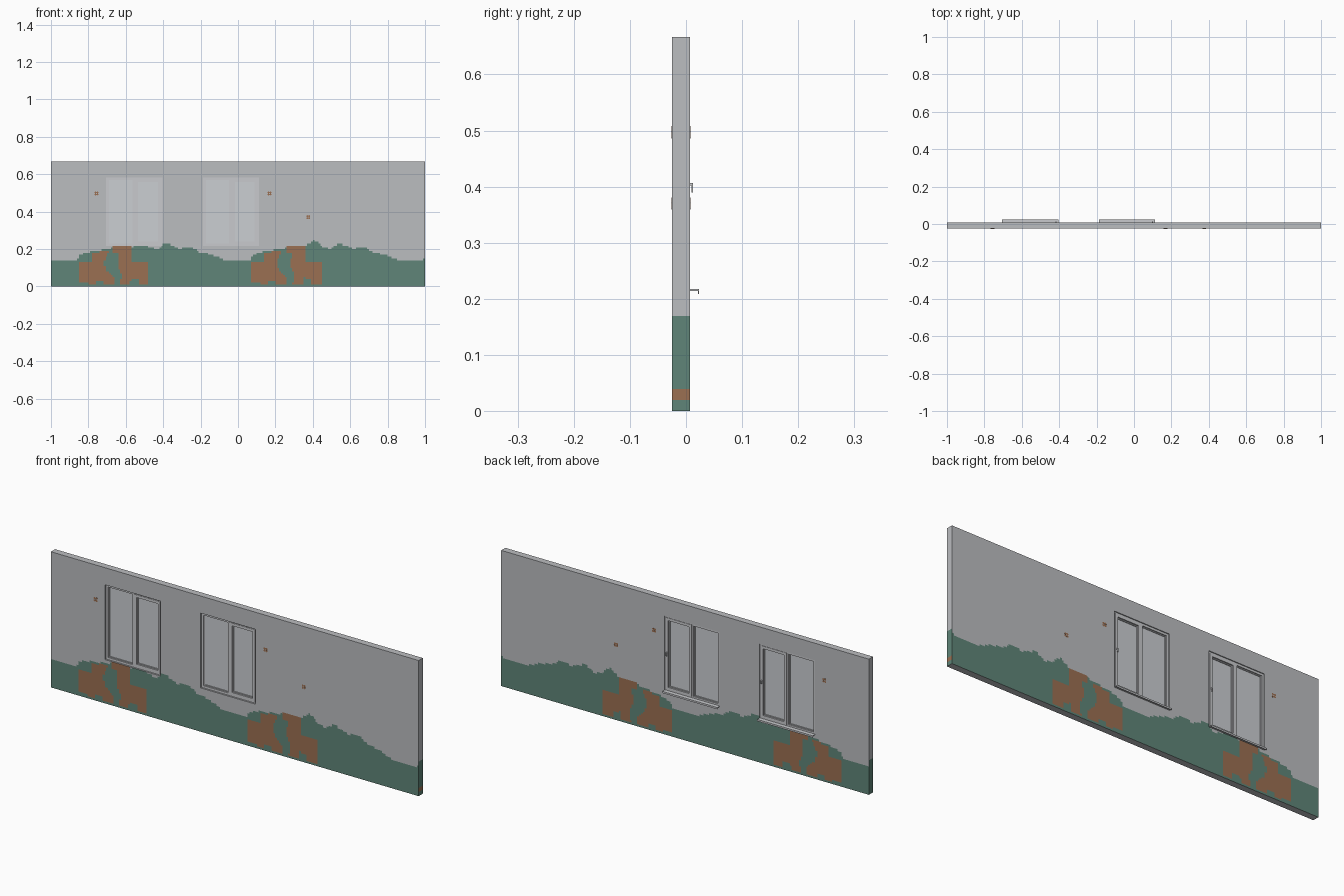
import bpy, bmesh, math
from mathutils import Matrix, Vector

if "Cube" in bpy.data.objects:
    bpy.data.objects.remove(bpy.data.objects["Cube"])


def material(name, rgb):
    m = bpy.data.materials.new(name)
    m.diffuse_color = (*rgb, 1)
    m.use_nodes = True
    m.node_tree.nodes["Principled BSDF"].inputs["Base Color"].default_value = m.diffuse_color
    return m


GREY = material("wall grey", (0.50, 0.51, 0.53))
GREEN = material("painted green", (0.115, 0.235, 0.19))
BROWN = material("painted brown", (0.33, 0.162, 0.085))
WHITE = material("window frame", (0.58, 0.59, 0.61))
GLASS = material("pale glass", (0.60, 0.62, 0.65))

Y0, Y1, TOP = -0.025, 0.0075, 0.667
WINDOWS = [(-0.706, -0.404), (-0.187, 0.112)]
WZ0, WZ1 = 0.215, 0.583
PERIOD = 0.925  # the painted scene repeats along the wall

# Painted scene: hedge outline and two animal silhouettes
HEDGE = [(-1, .14), (-.86, .14), (-.845, .17), (-.79, .185), (-.755, .19), (-.7, .2),
         (-.645, .21), (-.575, .2), (-.55, .225), (-.525, .245), (-.495, .24),
         (-.475, .21), (-.425, .2), (-.39, .23), (-.355, .22), (-.31, .2), (-.285, .21),
         (-.24, .205), (-.21, .185), (-.165, .175), (-.13, .165), (-.075, .145)]
ANIMAL_A = [(-.85, .13), (-.78, .13), (-.78, .18), (-.69, .19), (-.72, .13), (-.705, .085),
            (-.66, .04), (-.66, .005), (-.72, .005), (-.72, .03), (-.76, .03),
            (-.76, .005), (-.80, .005), (-.80, .025), (-.85, .02)]
ANIMAL_B = [(-.665, .215), (-.57, .215), (-.57, .125), (-.475, .125), (-.475, .005),
            (-.53, .005), (-.53, .035), (-.57, .045), (-.58, .005), (-.635, .005),
            (-.62, .06), (-.645, .11), (-.635, .18), (-.665, .18)]


def inside(poly, x, z):
    hit = False
    for (ax, az), (bx, bz) in zip(poly, poly[1:] + poly[:1]):
        if (az > z) != (bz > z) and x < ax + (z - az) * (bx - ax) / (bz - az):
            hit = not hit
    return hit


def hedge_height(u):
    for (ax, az), (bx, bz) in zip(HEDGE, HEDGE[1:]):
        if u <= bx:
            return az + (bz - az) * (u - ax) / (bx - ax)
    return HEDGE[-1][1]


def paint(x, z):
    u = (x + 1) % PERIOD - 1
    if x < 0.85 and (inside(ANIMAL_A, u, z) or inside(ANIMAL_B, u, z)):
        return 2
    return 1 if z < hedge_height(u) else 0


def finish(bm, name, mats):
    bmesh.ops.recalc_face_normals(bm, faces=bm.faces[:])
    me = bpy.data.meshes.new(name)
    bm.to_mesh(me)
    bm.free()
    for m in mats:
        me.materials.append(m)
    ob = bpy.data.objects.new(name, me)
    bpy.context.collection.objects.link(ob)
    return ob


def box(bm, x0, x1, y0, y1, z0, z1):
    size = Matrix.Diagonal((x1 - x0, y1 - y0, z1 - z0, 1))
    mid = Matrix.Translation(((x0 + x1) / 2, (y0 + y1) / 2, (z0 + z1) / 2))
    bmesh.ops.create_cube(bm, size=1, matrix=mid @ size)


def ring(bm, x0, x1, z0, z1, w, y0, y1):
    """Four bars around a rectangle."""
    box(bm, x0, x0 + w, y0, y1, z0, z1)
    box(bm, x1 - w, x1, y0, y1, z0, z1)
    box(bm, x0 + w, x1 - w, y0, y1, z0, z0 + w)
    box(bm, x0 + w, x1 - w, y0, y1, z1 - w, z1)


# Wall: cell grid with window openings left out
NX, NZ = 200, 67
xs = [-1 + 2 * i / NX for i in range(NX + 1)]
zs = [TOP * j / NZ for j in range(NZ + 1)]
for x0, x1 in WINDOWS:
    for e in (x0, x1):
        xs[round((e + 1) * NX / 2)] = e
for e in (WZ0, WZ1):
    zs[round(e / TOP * NZ)] = e


def solid(i, j):
    if not (0 <= i < NX and 0 <= j < NZ):
        return False
    x, z = (xs[i] + xs[i + 1]) / 2, (zs[j] + zs[j + 1]) / 2
    return not (WZ0 < z < WZ1 and any(a < x < b for a, b in WINDOWS))


bm = bmesh.new()
verts = {}


def vert(i, j, y):
    if (i, j, y) not in verts:
        verts[i, j, y] = bm.verts.new((xs[i], y, zs[j]))
    return verts[i, j, y]


for i in range(NX):
    for j in range(NZ):
        if not solid(i, j):
            continue
        x, z = (xs[i] + xs[i + 1]) / 2, (zs[j] + zs[j + 1]) / 2
        corners = [(i, j), (i + 1, j), (i + 1, j + 1), (i, j + 1)]
        for y in (Y0, Y1):
            bm.faces.new([vert(*c, y) for c in corners]).material_index = paint(x, z)
        # rims: wall ends, top, bottom and window reveals
        for k, (di, dj) in enumerate([(0, -1), (1, 0), (0, 1), (-1, 0)]):
            if not solid(i + di, j + dj):
                a, b = corners[k], corners[(k + 1) % 4]
                f = bm.faces.new([vert(*a, Y0), vert(*b, Y0), vert(*b, Y1), vert(*a, Y1)])
                if di and i in (0, NX - 1):
                    f.material_index = 1 if z < 0.17 else 0
                    if i and 0.024 < z < 0.037:
                        f.material_index = 2
finish(bm, "wall", [GREY, GREEN, BROWN])

# Small painted flowers on both wall sides
bm = bmesh.new()
for fx, fz in [(-0.757, 0.497), (0.168, 0.497), (0.375, 0.37)]:
    for y in (Y0, Y1):
        for k in range(4):
            a = math.pi / 4 + k * math.pi / 2
            pos = Vector((fx + 0.0075 * math.cos(a), y, fz + 0.0075 * math.sin(a)))
            bmesh.ops.create_cone(bm, cap_ends=True, segments=6, radius1=0.0055,
                                  radius2=0.0055, depth=0.001,
                                  matrix=Matrix.Translation(pos) @ Matrix.Rotation(math.pi / 2, 4, 'X'))
finish(bm, "painted_flowers", [BROWN])

# Windows: fixed pane on the left, opening sash on the right
for n, (x0, x1) in enumerate(WINDOWS, 1):
    mid = (x0 + x1) / 2
    bm = bmesh.new()
    ring(bm, x0, x1, WZ0, WZ1, 0.011, -0.017, 0.003)
    box(bm, mid - 0.006, mid + 0.006, -0.017, 0.003, WZ0 + 0.011, WZ1 - 0.011)
    ring(bm, x0 + 0.011, mid - 0.006, WZ0 + 0.011, WZ1 - 0.011, 0.004, -0.012, -0.002)
    finish(bm, f"window_frame_{n}", [WHITE])

    bm = bmesh.new()
    ring(bm, mid + 0.004, x1 - 0.006, WZ0 + 0.007, WZ1 - 0.007, 0.013, -0.019, 0.0055)
    ring(bm, mid + 0.017, x1 - 0.019, WZ0 + 0.02, WZ1 - 0.02, 0.004, -0.013, -0.001)
    finish(bm, f"window_sash_{n}", [WHITE])

    bm = bmesh.new()
    box(bm, x0 + 0.011, mid - 0.006, -0.009, -0.005, WZ0 + 0.011, WZ1 - 0.011)
    box(bm, mid + 0.017, x1 - 0.019, -0.009, -0.005, WZ0 + 0.02, WZ1 - 0.02)
    finish(bm, f"window_glass_{n}", [GLASS])

    # Sill with a turned-down drip edge
    bm = bmesh.new()
    box(bm, x0, x1, 0.003, 0.0235, 0.2145, 0.2175)
    box(bm, x0, x1, 0.0215, 0.0235, 0.209, 0.2145)
    finish(bm, f"window_sill_{n}", [WHITE])

    # Hooked handle on the sash
    bm = bmesh.new()
    hx = x1 - 0.013
    box(bm, hx - 0.003, hx + 0.003, 0.0055, 0.0125, 0.402, 0.407)
    box(bm, hx - 0.003, hx + 0.003, 0.0095, 0.0125, 0.390, 0.402)
    finish(bm, f"window_handle_{n}", [WHITE])
